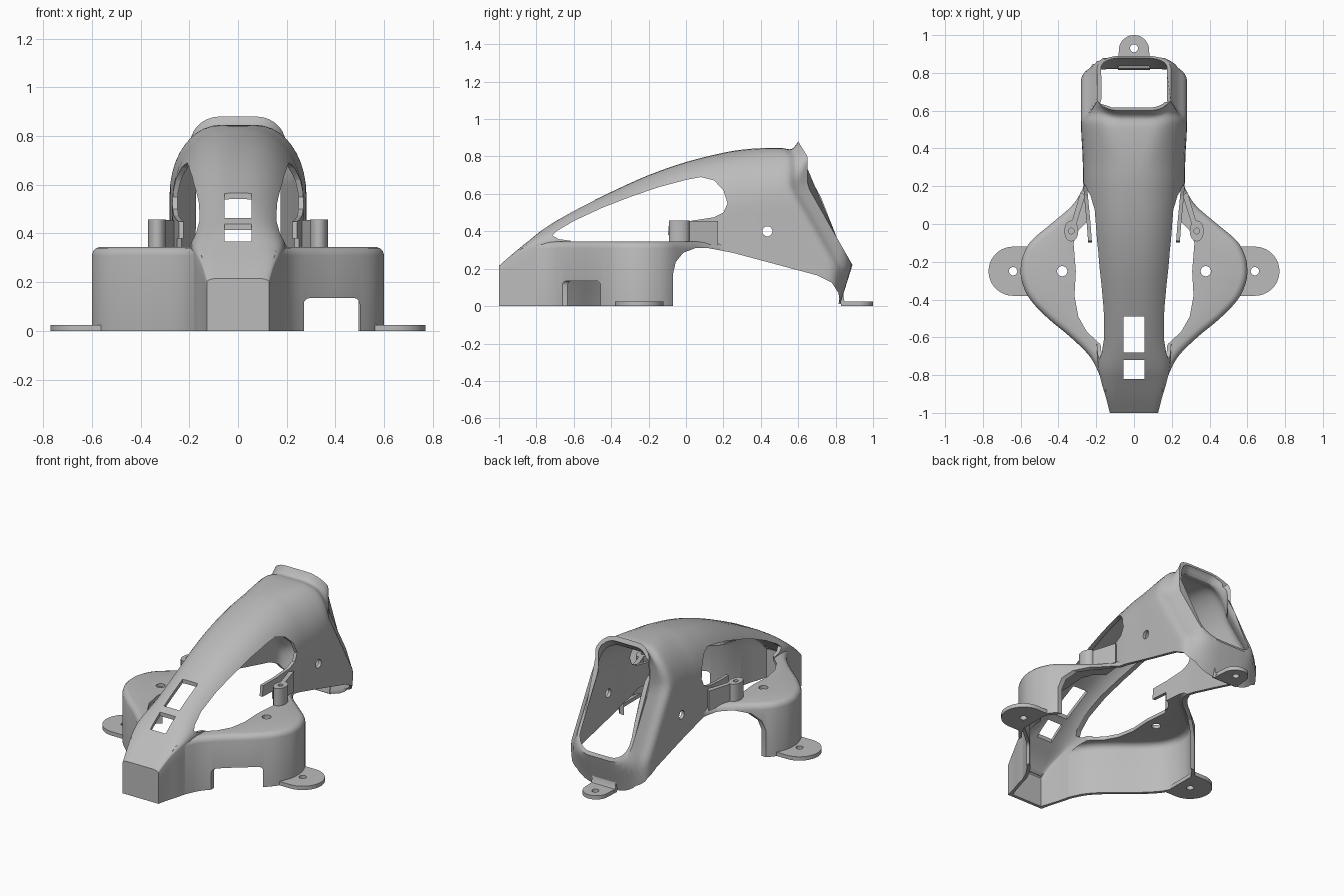
import bpy, bmesh, math
from mathutils import Vector

old = bpy.data.objects.get("Cube")
if old:
    bpy.data.objects.remove(old, do_unlink=True)

grey = bpy.data.materials.new("plain_grey")
grey.use_nodes = True
colour = (0.5, 0.5, 0.5, 1)
grey.diffuse_color = colour
grey.node_tree.nodes["Principled BSDF"].inputs["Base Color"].default_value = colour
WALL = 0.02


def make(name, bm):
    bmesh.ops.recalc_face_normals(bm, faces=bm.faces)
    mesh = bpy.data.meshes.new(name)
    bm.to_mesh(mesh)
    bm.free()
    mesh.materials.append(grey)
    ob = bpy.data.objects.new(name, mesh)
    bpy.context.collection.objects.link(ob)
    return ob


def loft(name, rings):
    bm = bmesh.new()
    vs = [[bm.verts.new(p) for p in ring] for ring in rings]
    n = len(vs[0])
    for a, b in zip(vs, vs[1:]):
        for i in range(n):
            j = (i + 1) % n
            bm.faces.new((a[i], a[j], b[j], b[i]))
    bm.faces.new(vs[0])
    bm.faces.new(vs[-1])
    return make(name, bm)


def prism(name, pts, axis, lo, hi):
    """Extrude a 2D outline along x (points are y, z) or z (points are x, y)."""
    place = (lambda p, d: (d, p[0], p[1])) if axis == "x" else (lambda p, d: (p[0], p[1], d))
    return loft(name, [[place(p, d) for p in pts] for d in (lo, hi)])


def rect(a0, a1, b0, b1):
    return [(a0, b0), (a1, b0), (a1, b1), (a0, b1)]


def oval(cx, cy, rx, ry, start=0, end=360, n=32):
    angs = [math.radians(start + (end - start) * i / n) for i in range(n + (end - start < 360))]
    return [(cx + rx * math.cos(a), cy + ry * math.sin(a)) for a in angs]


def spline(rows, n):
    """Catmull-Rom through rows of any width."""
    rows = [Vector(r) for r in rows]
    out = []
    for i in range(len(rows) - 1):
        p0, p1, p2, p3 = (rows[max(0, min(len(rows) - 1, i + k))] for k in (-1, 0, 1, 2))
        for s in range(n):
            t = s / n
            out.append(0.5 * (2 * p1 + (p2 - p0) * t + (2 * p0 - 5 * p1 + 4 * p2 - p3) * t * t
                              + (3 * p1 - p0 - 3 * p2 + p3) * t ** 3))
    return out + [rows[-1]]


def boolean(ob, tool, op="DIFFERENCE"):
    mod = ob.modifiers.new("cut", "BOOLEAN")
    mod.object, mod.operation, mod.solver = tool, op, "EXACT"
    bpy.context.view_layer.objects.active = ob
    bpy.ops.object.modifier_apply(modifier=mod.name)
    bpy.data.objects.remove(tool, do_unlink=True)


# Canopy: rounded sections that shear towards the slanted rear rim
RIM = [(-1, 0.89), (0.22, 0.89), (0.64, 0.65), (0.8, 0.65), (0.88, 0.6), (2, 0.6)]


def rim_y(z):
    for (z0, y0), (z1, y1) in zip(RIM, RIM[1:]):
        if z <= z1:
            return y0 + (y1 - y0) * (z - z0) / (z1 - z0)


def section(row):
    y, f, w, top, low, rx, rz = row
    right = [(w - rx + rx * math.sin(a), top - rz + rz * math.cos(a))
             for a in (math.pi / 2 * i / 10 for i in range(11))]
    z0, z1 = top - rz, low + rz
    right += [(w, z0 + (z1 - z0) * i / 12) for i in range(1, 12)]
    right += [(w - rx + rx * math.cos(a), z1 - rz * math.sin(a))
              for a in (math.pi / 2 * i / 6 for i in range(7))]
    ring = right + [(-x, z) for x, z in reversed(right)]
    return [(x, y + f * rim_y(z), z) for x, z in ring]


# station, shear, half width, top, bottom, corner width, corner height
ROWS = [(-1, 0, .128, .215, -.4, .04, .015), (-.92, 0, .148, .285, -.4, .05, .02),
        (-.84, 0, .172, .35, -.4, .09, .04), (-.75, 0, .19, .42, -.4, .14, .08),
        (-.6, 0, .2, .51, -.4, .17, .16), (-.4, 0, .215, .61, -.4, .19, .2),
        (-.2, 0, .235, .7, -.4, .21, .23), (0, 0, .25, .77, -.4, .22, .25),
        (.2, 0, .268, .82, -.4, .24, .29), (0, .5, .272, .838, -.3, .24, .3),
        (-.2, 1, .28, .845, -.15, .22, .3), (-.11, 1, .276, .845, -.12, .2, .27),
        (-.06, 1, .235, .84, .03, .17, .2), (0, 1, .195, .88, .22, .12, .11)]
INNER = [(y, f, w - WALL, t - .025, b + WALL, max(rx - WALL, .01), max(rz - WALL, .01))
         for y, f, w, t, b, rx, rz in ROWS]
INNER[0] = (ROWS[0][0] + WALL,) + INNER[0][1:]
INNER.append((.06,) + INNER[-1][1:])
shell = loft("shell", [section(r) for r in spline(ROWS, 4)])
canopy_void = loft("canopy_void", [section(r) for r in spline(INNER, 4)])

# Side pods: plan outline with a rounded upper edge, sloping down at the nose
PLAN = spline([(.126, -.98), (.143, -.9), (.182, -.8), (.235, -.7), (.335, -.6), (.455, -.5),
               (.55, -.4), (.592, -.31), (.6, -.24), (.588, -.17), (.545, -.09), (.44, 0),
               (.335, .09), (.285, .16), (.255, .23)], 4)


def pod(name, inset, top):
    rings = []
    for i, p in enumerate(PLAN):
        d = PLAN[min(i + 1, len(PLAN) - 1)] - PLAN[max(i - 1, 0)]
        inward = Vector((-d.y, d.x)).normalized()
        side = []
        for z, o in ((-.1, 0), (top - .035, 0), (top - .018, .005), (top - .005, .018), (top, .035)):
            q = p + inward * (inset + o)
            side.append((q.x, q.y, min(z, top - .14 + .85 * (p.y + 1))))
        rings.append([(-x, y, z) for x, y, z in side] + side[::-1])
    return loft(name, rings)


boolean(shell, pod("pods", 0, .345), "UNION")
boolean(shell, canopy_void)
boolean(shell, pod("pod_void", WALL, .323))

# Large side openings, deck openings and screw holes, mirrored
OPENING = [(-.715, .378), (-.69, .402), (-.6, .455), (-.45, .525), (-.3, .583), (-.15, .635),
           (0, .675), (.08, .69), (.15, .672), (.2, .62), (.222, .55), (.2, .5), (.15, .475),
           (.02, .455), (-.09, .45), (-.1, .35), (-.62, .35), (-.68, .358)]
DECK = [(.14, -.7), (.18, -.635), (.25, -.57), (.295, -.49), (.315, -.38), (.308, -.25),
        (.32, -.1), (.3, -.04), (.25, .01), (.2, .03), (.14, -.3)]
for s in (1, -1):
    boolean(shell, prism("opening_cut", OPENING, "x", s * .1, s * 1))
    boolean(shell, prism("deck_cut", [(s * x, y) for x, y in DECK], "z", .28, .38))
    boolean(shell, prism("deck_hole", oval(s * .38, -.25, .027, .027), "z", .28, .4))
    boolean(shell, prism("wall_hole", oval(.435, .4, .027, .027), "x", s * .15, s * .4))

# Roof windows, underside arch, cable notch and flat base
for y0, y1 in ((-.68, -.49), (-.82, -.72)):
    boolean(shell, prism("window_cut", rect(-.055, .055, y0, y1), "z", .22, .7))
ARCH = [(-.07, -.6), (-.07, .17), (-.055, .235), (-.015, .285), (.05, .31), (.12, .31),
        (.25, .285), (.7, .165), (.78, .125), (.815, .07), (.825, 0), (1.2, 0), (1.2, -.6)]
boolean(shell, prism("arch_cut", ARCH, "x", -1, 1))
boolean(shell, prism("base_cut", rect(-2, 2, -2, 2), "z", -1, 0))
notch = prism("notch_cut", rect(.27, .5, -.8, -.4), "z", -.1, .135)
bev = notch.modifiers.new("round", "BEVEL")
bev.width, bev.segments = .025, 4
boolean(shell, notch)

parts = [shell]
# Mounting tabs, screw posts and their braces
for s, side in ((1, "left"), (-1, "right")):
    flip = lambda pts: [(s * x, y) for x, y in pts]
    tab = prism(side + "_tab", flip([(.56, -.38)] + oval(.64, -.25, .13, .13, -90, 90) + [(.56, -.12)]),
                "z", 0, .025)
    boolean(tab, prism("hole", flip(oval(.64, -.25, .022, .022)), "z", -.1, .1))
    post = prism(side + "_post", flip(oval(.332, -.037, .037, .055)), "z", .325, .457)
    boolean(post, prism("hole", flip(oval(.332, -.037, .015, .015)), "z", .2, .6))
    brace = prism(side + "_brace", flip([(.305, 0), (.33, .01), (.283, .17), (.258, .15)]),
                  "z", .325, .455)
    parts += [tab, post, brace]
rear_tab = prism("rear_tab", [(-.085, .83)] + oval(0, .92, .08, .08, 180, 0) + [(.085, .83)],
                 "z", 0, .025)
boolean(rear_tab, prism("hole", oval(0, .93, .021, .021), "z", -.1, .1))
rear_neck = prism("rear_neck", [(.815, .01), (.86, .01), (.846, .03), (.84, .07), (.825, .07)],
                  "x", -.085, .085)
parts += [rear_tab, rear_neck]

# Smooth curved walls, keep edges crisp
bpy.ops.object.select_all(action="DESELECT")
for ob in parts:
    ob.select_set(True)
bpy.context.view_layer.objects.active = shell
bpy.ops.object.shade_smooth_by_angle(angle=math.radians(30))
